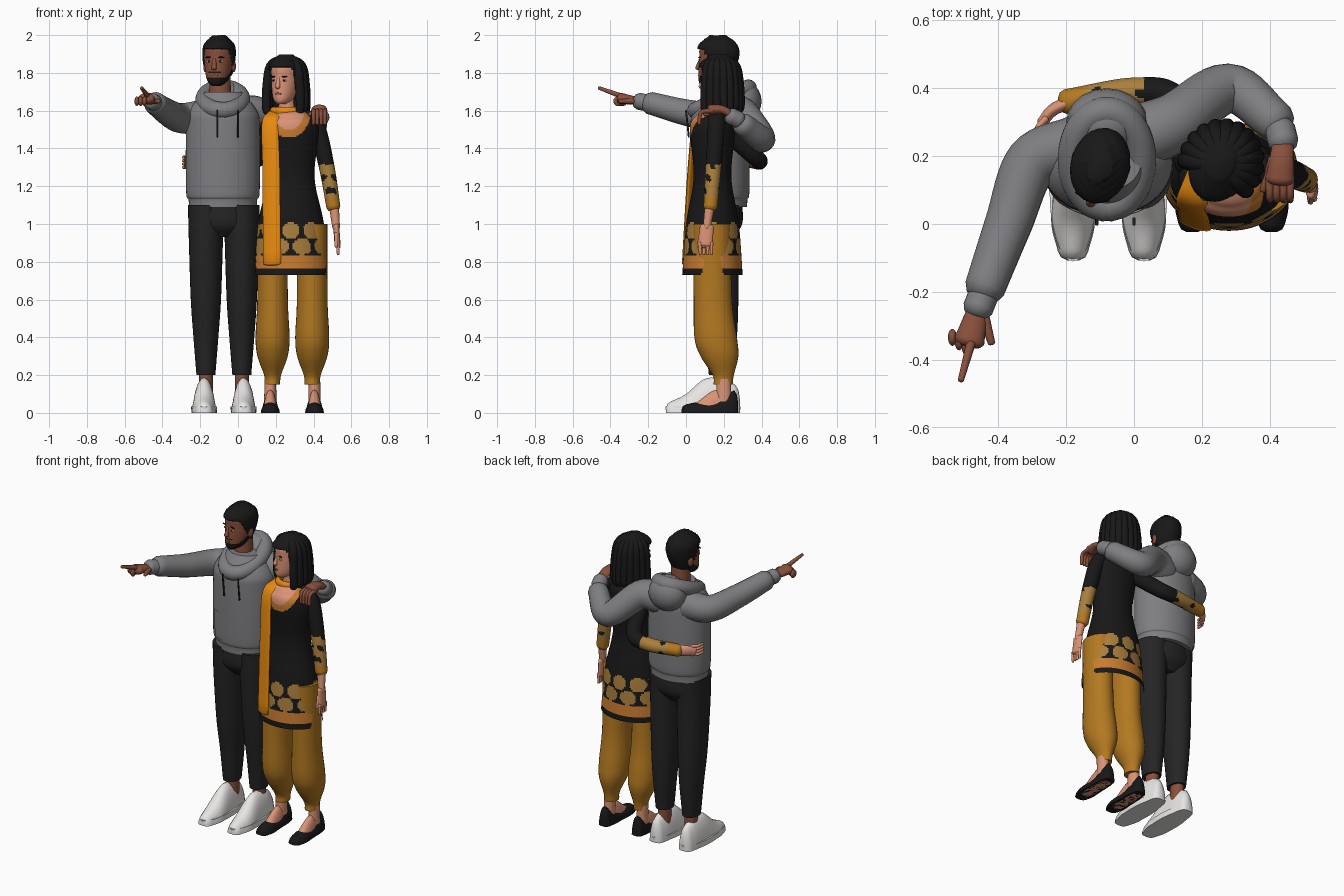
import bpy, bmesh
from math import sin, cos, pi, atan2, hypot, radians
from mathutils import Vector, Matrix

cube = bpy.data.objects.get("Cube")
if cube:
    bpy.data.objects.remove(cube, do_unlink=True)


def material(name, *rgb):
    made = bpy.data.materials.new(name)
    made.use_nodes = True
    made.diffuse_color = (*rgb, 1)
    made.node_tree.nodes["Principled BSDF"].inputs["Base Color"].default_value = (*rgb, 1)
    return made


BROWN = material("brown skin", .25, .08, .045)
PEACH = material("peach skin", .7, .29, .18)
BLACK = material("soft black", .009, .009, .009)
CHARCOAL = material("charcoal cloth", .018, .018, .019)
GREY = material("grey fleece", .21, .21, .22)
WHITE = material("white", .8, .79, .77)
MUSTARD = material("mustard cloth", .45, .19, .015)
ORANGE = material("orange cloth", .82, .26, .005)
GOLD = material("gold print", .4, .21, .045)
COPPER = material("copper trim", .58, .2, .03)


def finish(name, bm, mats, at=Matrix(), paint=None, keep=None):
    """Trim and colour faces by rule, then make the object."""
    if keep:
        gone = [face for face in bm.faces if not keep(face.calc_center_median())]
        bmesh.ops.delete(bm, geom=gone, context="FACES")
    bmesh.ops.recalc_face_normals(bm, faces=bm.faces)
    for face in bm.faces:
        face.smooth = True
        if paint:
            face.material_index = paint(face.calc_center_median())
    mesh = bpy.data.meshes.new(name)
    bm.to_mesh(mesh)
    bm.free()
    for mat in mats if isinstance(mats, list) else [mats]:
        mesh.materials.append(mat)
    ob = bpy.data.objects.new(name, mesh)
    ob.matrix_world = at
    bpy.context.collection.objects.link(ob)
    return ob


def smooth_path(sections, steps):
    """Catmull-Rom samples through the control sections."""
    p = [Vector(section) for section in sections]
    p = [p[0] * 2 - p[1]] + p + [p[-1] * 2 - p[-2]]
    samples = []
    for a, b, c, d in zip(p, p[1:], p[2:], p[3:]):
        for i in range(steps):
            t = i / steps
            samples.append(b + ((c - a) * t + (a * 2 - b * 5 + c * 4 - d) * t * t
                                + (b * 3 - a - c * 3 + d) * t ** 3) / 2)
    return samples + [p[-2]]


def skin_rings(name, rings, mats, sides, caps=True, floor=False, **rules):
    """Join elliptical rings, each a centre and two half axes."""
    bm = bmesh.new()
    loops = []
    for centre, u, v in rings:
        angles = [2 * pi * k / sides for k in range(sides)]
        loop = [bm.verts.new(centre + u * cos(a) + v * sin(a)) for a in angles]
        for vert in loop:
            vert.co.z = max(vert.co.z, 0) if floor else vert.co.z
        loops.append(loop)
    for low, high in zip(loops, loops[1:]):
        for k in range(sides):
            bm.faces.new((low[k], low[k - 1], high[k - 1], high[k]))
    if caps:
        bm.faces.new(loops[0])
        bm.faces.new(loops[-1])
    return finish(name, bm, mats, **rules)


def loft(name, profile, mats, x=0, y=0, depth=1, sides=32, steps=8, **rules):
    """Level ellipses from (height, half width, shift in y)."""
    sections = [(p[0], p[1], p[2] if len(p) > 2 else 0) for p in profile]
    rings = [(Vector((x, y + shift, z)), Vector((r, 0, 0)), Vector((0, r * depth, 0)))
             for z, r, shift in smooth_path(sections, steps)]
    return skin_rings(name, rings, mats, sides, **rules)


def sweep(name, sections, mats, sides=20, steps=8, **rules):
    """Round-ended tube through (x, y, z, half width, half height)."""
    path = smooth_path(sections, steps)
    spots = [Vector(q[:3]) for q in path]
    last = len(path) - 1
    rings, u = [], None
    for i, (spot, q) in enumerate(zip(spots, path)):
        along = (spots[min(i + 1, last)] - spots[max(i - 1, 0)]).normalized()
        if u is None:
            u = along.cross(Vector((0, 0, 1)))
            u = u if u.length > .3 else Vector((1, 0, 0))
        u = (u - along * u.dot(along)).normalized()
        v = u.cross(along)
        ring = (spot, u * q[3], v * q[4])
        outward = along * min(q[3], q[4]) * (-1 if i == 0 else 1)
        tips = [(spot + outward * e, u * q[3] * s, v * q[4] * s) for e, s in ((.4, .8), (.6, .4))]
        if i == 0:
            rings += tips[::-1] + [ring]
        else:
            rings += [ring] + (tips if i == last else [])
    return skin_rings(name, rings, mats, sides, **rules)


def tube(name, points, mats, start, end=None, flat=1, **rules):
    """Sweep whose radius runs evenly from start to end; flat scales its height."""
    end = end or start
    radii = [start + (end - start) * i / (len(points) - 1) for i in range(len(points))]
    return sweep(name, [(*p, r, r * flat) for p, r in zip(points, radii)], mats, **rules)


def dome(name, x, sections, mat):
    """Foot or shoe shape on the floor from (y, half width, height)."""
    sweep(name, [(x, y, 0, width, height) for y, width, height in sections], mat, floor=True)


def ball(name, centre, size, mat, at=Matrix()):
    bm = bmesh.new()
    shape = Matrix.Translation(centre) @ Matrix.Diagonal((*size, 1))
    bmesh.ops.create_uvsphere(bm, u_segments=20, v_segments=12, radius=1, matrix=shape)
    finish(name, bm, mat, at)


def clamp(value, low, high):
    return max(low, min(high, value))


# Heads, modelled facing front with the chin at the origin
HEAD = [(0, .02, -.06), (.02, .045, -.04), (.06, .062, -.02), (.14, .074), (.2, .07), (.245, .03)]


def head(who, at, skin, wide, tall, paint, hairline):
    loft(who + "_head", HEAD, [skin, BLACK], depth=1.3, sides=48, steps=10, at=at, paint=paint)
    tube(who + "_nose", [(0, -.09, .14), (0, -.105, .09)], skin, .007, .014, at=at)
    ball(who + "_lips", (0, -.095, .055), (.02, .008, .007), BROWN, at)
    for side, s in (("right", -1), ("left", 1)):
        ball(f"{who}_{side}_ear", (s * .074, .01, .1), (.01, .02, .03), skin, at)
        ball(f"{who}_{side}_eye", (s * .03, -.085, .125), (.013, .006, .006), WHITE, at)
        ball(f"{who}_{side}_iris", (s * .03, -.089, .125), (.006, .004, .006), BLACK, at)
        ball(f"{who}_{side}_brow", (s * .03, -.088, .145), (.02, .006, .004), BLACK, at)
    middle = HEAD[3][0]
    cap = [(middle + (p[0] - middle) * tall, p[1] * wide, *p[2:]) for p in HEAD]
    hair = loft(who + "_hair", cap, BLACK, depth=1.3, sides=48, steps=10, at=at, keep=hairline)
    hair.modifiers.new("thickness", "SOLIDIFY").thickness = .01
    return hair


def beard(c):
    chin = c.y < .03 and c.z < .045 + max(0, c.y + .06) * .7
    moustache = c.y < -.07 and .064 < c.z < .075 and abs(c.x) < .03
    return int(chin or moustache)


man_at = Matrix.Translation((-.1, .17, 1.73)) @ Matrix.Rotation(-.25, 4, "Z") @ Matrix.Scale(1.05, 4)
short_hair = head("man", man_at, BROWN, 1.1, 1.1, beard,
                  lambda c: c.z > clamp(.185 - (c.y + .06) * 1.6, .05, .185))
for vert in short_hair.data.vertices:  # tousled surface
    vert.co *= 1 + .01 * sin(vert.co.x * 200) * sin(vert.co.y * 200 + vert.co.z * 90)

woman_at = Matrix.Translation((.255, .175, 1.635)) @ Matrix.Rotation(-.45, 4, "Z")
head("woman", woman_at, PEACH, 1.2, 1.16, None,
     lambda c: c.z > clamp(.2 - (c.y + .07) * 2.6, .02, .2))
loft("woman_hair_mass", [(.2, .07), (.1, .1), (0, .1), (-.04, .08)], BLACK, y=.05, depth=.7, at=woman_at)
for i in range(13):  # locks fanned around the back of the head
    a = radians(i * 18 - 18)
    fall = [(.02, .235), (.08, .2), (.1, .1), (.105, 0), (.1, (i % 3) * .01 - .04)]
    tube(f"woman_hair_lock_{i}", [(k * cos(a), k * sin(a) * 1.1, z) for k, z in fall],
         BLACK, .028, .022, at=woman_at)

# Hoodie body, pocket, hood and drawstrings
loft("man_neck", [(1.6, .06), (1.8, .055)], BROWN, x=-.095, y=.19)
TORSO = [(1.09, .18), (1.13, .182), (1.18, .195), (1.5, .195), (1.6, .18), (1.7, .1)]
loft("hoodie_body", TORSO, GREY, x=-.08, y=.18, depth=.8, sides=48)
loft("hoodie_pocket", [(z, r + .006) for z, r in TORSO], GREY, x=-.08, y=.18, depth=.8, sides=96,
     keep=lambda c: c.y < .15 and 1.16 < c.z < 1.32 and abs(c.x + .08) < .12)
turns = [radians(a) for a in range(-90, 271, 30)]
tube("hood_rim", [(.1 * cos(a) - .08, .14 * sin(a) + .19, .06 * sin(a) + 1.66) for a in turns], GREY, .045)
ball("hood_bag", (-.08, .3, 1.65), (.12, .1, .11), GREY)
for side, x in (("right", -.11), ("left", 0)):
    tube(side + "_drawstring", [(x, 0, 1.6), (x, .015, 1.46)], CHARCOAL, .005)

# Hoodie sleeves with ribbed cuffs
tube("man_right_sleeve", [(-.17, .23, 1.57), (-.3, .18, 1.56), (-.37, 0, 1.59), (-.44, -.19, 1.64)], GREY, .09, .06)
tube("man_right_cuff", [(-.44, -.2, 1.64), (-.46, -.25, 1.65)], GREY, .045)
tube("man_left_sleeve", [(0, .25, 1.58), (.12, .3, 1.58), (.28, .4, 1.45), (.42, .3, 1.53)], GREY, .1, .06)
tube("man_left_cuff", [(.43, .28, 1.55), (.44, .24, 1.57)], GREY, .045)

# Pointing hand
tube("pointing_palm", [(-.46, -.25, 1.65), (-.485, -.345, 1.665)], BROWN, .03, .045, flat=.65)
tube("pointing_finger", [(-.48, -.35, 1.68), (-.51, -.46, 1.72)], BROWN, .014, .009)
tube("pointing_thumb", [(-.44, -.28, 1.65), (-.42, -.35, 1.65)], BROWN, .016, .011)
for i in range(3):
    ball(f"curled_finger_{i}", (-.495 - i * .02, -.36 + i * .013, 1.65), (.013, .025, .025), BROWN)

# Hand resting on the shoulder
tube("resting_palm", [(.44, .25, 1.575), (.435, .19, 1.605), (.43, .13, 1.605)], BROWN, .03, .042, flat=.65)
tube("resting_thumb", [(.41, .19, 1.6), (.38, .1, 1.58)], BROWN, .015, .01)
for i in range(4):
    x = .4 + i * .02
    tube(f"resting_finger_{i}", [(x, .14, 1.6), (x, .08, 1.59), (x, .07, 1.53)], BROWN, .013, .009)

# Trousers and trainers
loft("trouser_hips", [(.93, .1), (1, .17), (1.12, .17)], CHARCOAL, x=-.08, y=.17, depth=.75)
for side, x in (("right", -.17), ("left", .02)):
    loft(side + "_trouser_leg", [(1.1, .095, -.02), (.9, .09, -.02), (.6, .08, -.01), (.4, .066), (.2, .05)],
         CHARCOAL, x=x, y=.185, depth=1.28)
    loft(side + "_man_ankle", [(.25, .037), (.1, .037)], BROWN, x=x, y=.19, depth=1.2)
    foot = x + (x + .075) * .1
    dome(side + "_trainer", foot, [(-.08, .045, .06), (0, .064, .1), (.1, .06, .18), (.2, .055, .18),
                                   (.26, .045, .15)], WHITE)
    loft(side + "_trainer_sole", [(0, .067), (.035, .069)], WHITE, x=foot, y=.09, depth=2.9)


# Tunic with printed hem and embroidered neckline
def tunic_paint(c):
    neckline = hypot((c.x - .27) / .115, (c.z - 1.6) / .145)
    if c.y < .16 and neckline < 1 and c.z > 1.4:
        return 2 if neckline < .7 else 1
    if .76 < c.z < .835:
        return 1
    turn = atan2(c.y - .14, c.x - .28) * 4 / pi
    for row, shift in ((.965, .5), (.88, 0)):
        across = (turn + shift) % 1 - .5
        if hypot(across / .42, (c.z - row) / .044) < 1:
            return 3
    return 0


def side_slit(c):
    return c.z > .97 or abs(c.y - .14) > (.97 - c.z) / 4


loft("tunic", [(.73, .2), (1, .175), (1.25, .125), (1.5, .15), (1.57, .11), (1.6, .06)],
     [BLACK, COPPER, PEACH, GOLD], x=.28, y=.14, depth=.8, sides=128, steps=24, caps=False,
     paint=tunic_paint, keep=side_slit)
loft("woman_neck", [(1.53, .06), (1.6, .046), (1.7, .043)], PEACH, x=.26, y=.17)

# Scarf around the neck and hanging in front
tube("scarf_collar", [(.075 * cos(a) + .26, .075 * sin(a) + .17, 1.595) for a in turns], ORANGE, .016, flat=1.5)
tube("scarf_drape", [(.2, .14, 1.59), (.17, .06, 1.53), (.175, .03, 1.3), (.18, 0, .79)],
     ORANGE, .046, .05, flat=.3)


# Sleeves: cuff, printed forearm, then plain, by distance along the arm
def sleeve_paint(axis, start):
    def rule(c):
        t = c[axis] - start
        if t < .055:
            return 1
        return 2 if t < .23 and sin(t * 50) * sin(c.y * 70 + c.z * 25) < .6 else 0
    return rule


SLEEVE = [BLACK, MUSTARD, GOLD]
tube("woman_left_sleeve", [(.505, .13, 1.09), (.47, .145, 1.3), (.42, .16, 1.5), (.36, .16, 1.56)],
     SLEEVE, .037, .05, sides=40, steps=24, paint=sleeve_paint(2, 1.085))
tube("woman_right_sleeve", [(-.2, .36, 1.33), (0, .39, 1.33), (.12, .36, 1.36), (.17, .18, 1.52)],
     SLEEVE, .037, .05, sides=40, steps=24, paint=sleeve_paint(0, -.2))

# Her hands
tube("woman_left_forearm", [(.505, .13, 1.12), (.52, .11, .98)], PEACH, .028, .02)
tube("woman_left_palm", [(.52, .11, .99), (.527, .104, .89)], PEACH, .016, flat=2.3)
tube("woman_left_thumb", [(.52, .08, .95), (.52, .065, .88)], PEACH, .011, .008)
tube("woman_right_hand", [(-.19, .36, 1.33), (-.24, .335, 1.33), (-.27, .3, 1.32)], PEACH, .02, .016, flat=1.8)
for i in range(4):
    y, z = .075 + i * .02, 1.3 + i * .018
    tube(f"woman_left_finger_{i}", [(.53, y, .9), (.53, y, .84)], PEACH, .01, .007)
    tube(f"woman_right_finger_{i}", [(-.26, .31, z), (-.285, .28, z), (-.29, .24, z)], PEACH, .01, .007)
ball("ring", (.53, .095, .88), (.013, .013, .008), MUSTARD)

# Gathered trousers, feet and flat shoes
for side, s in (("right", -1), ("left", 1)):
    x = .288 + s * .105
    loft(side + "_gathered_leg", [(1, .08, -.06), (.6, .081, -.055), (.4, .09, -.04), (.3, .08, -.02),
                                  (.2, .045), (.15, .04)], MUSTARD, x=x, y=.197, depth=1.25)
    x += s * .012
    loft(side + "_woman_ankle", [(.18, .03), (.06, .033)], PEACH, x=x, y=.2, depth=1.25)
    dome(side + "_woman_foot", x, [(.05, .036, .05), (.15, .036, .12), (.23, .03, .11)], PEACH)
    dome(side + "_flat_shoe", x, [(0, .04, .045), (.05, .05, .055), (.13, .046, .06), (.2, .044, .09),
                                  (.255, .036, .12)], BLACK)

# Smooth shading with crisp hems and rims
for ob in bpy.context.collection.objects:
    if ob.type == "MESH":
        ob.select_set(True)
        bpy.context.view_layer.objects.active = ob
bpy.ops.object.shade_smooth_by_angle(angle=radians(50))
